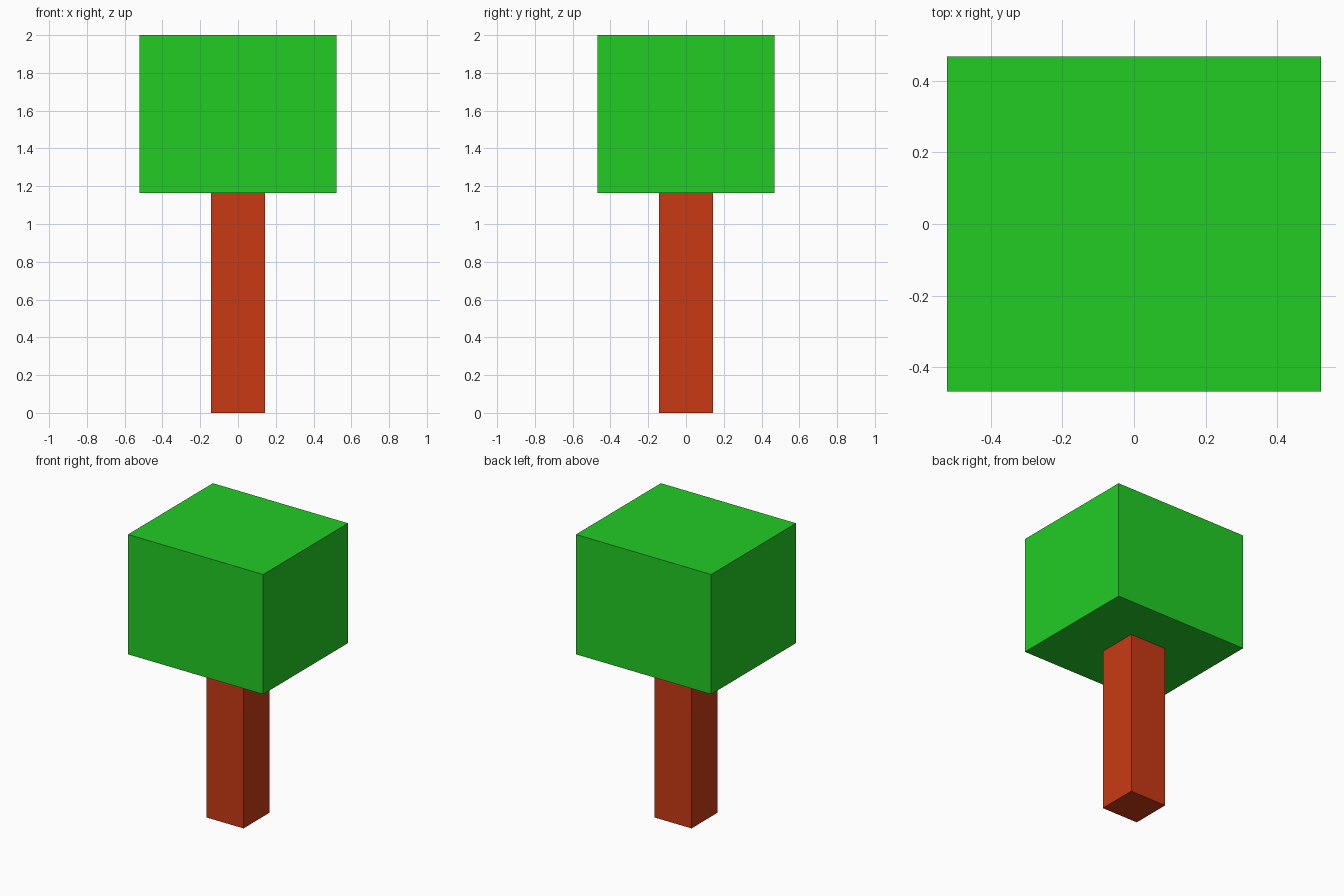
import bpy

if "Cube" in bpy.data.objects:
    bpy.data.objects.remove(bpy.data.objects["Cube"])


def material(name, color):
    mat = bpy.data.materials.new(name)
    mat.diffuse_color = (*color, 1.0)
    mat.use_nodes = True
    mat.node_tree.nodes["Principled BSDF"].inputs["Base Color"].default_value = mat.diffuse_color
    return mat


def block(name, width, depth, z0, z1, mat):
    """Flat-sided box centred on the z axis, between two heights."""
    bpy.ops.mesh.primitive_cube_add(size=1, location=(0, 0, (z0 + z1) / 2))
    obj = bpy.context.object
    obj.name = name
    obj.scale = (width, depth, z1 - z0)
    bpy.ops.object.transform_apply(location=False, rotation=False, scale=True)
    obj.data.materials.append(mat)
    return obj


TRUNK_TOP = 1.163

# Square trunk standing on the ground
block("trunk", 0.285, 0.285, 0, TRUNK_TOP, material("bark", (0.58, 0.042, 0.007)))

# Box-shaped foliage resting on the trunk
block("foliage", 1.045, 0.937, TRUNK_TOP, 2, material("leaves", (0.016, 0.604, 0.018)))
